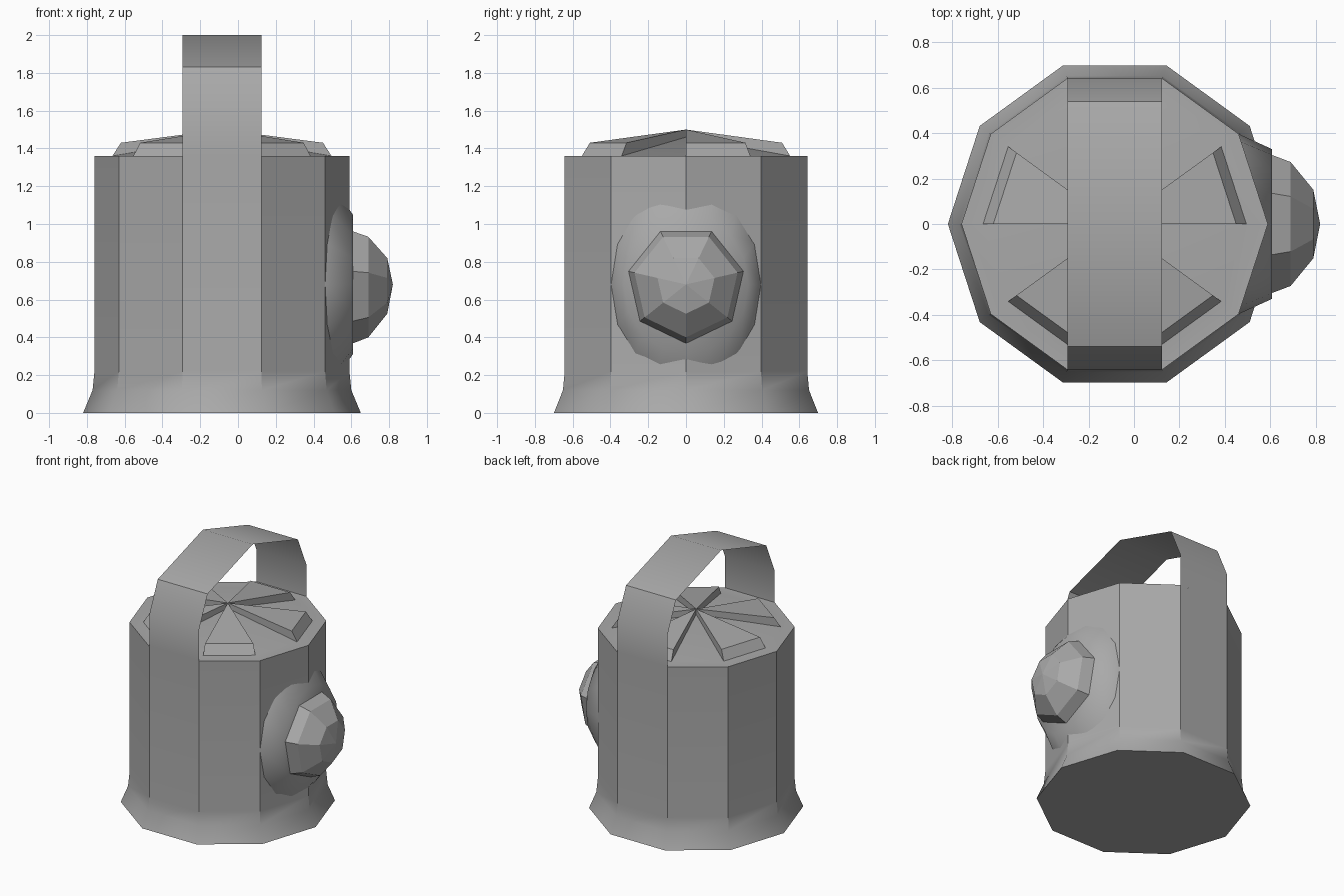
import bpy, bmesh, math
from mathutils import Matrix

cube = bpy.data.objects.get("Cube")
if cube:
    bpy.data.objects.remove(cube, do_unlink=True)

CX = -0.085      # axis of the body
RIM = 1.36       # height of the body rim

grey = bpy.data.materials.new("plain_grey")
grey.use_nodes = True
colour = (0.4, 0.4, 0.4, 1)
grey.diffuse_color = colour
grey.node_tree.nodes["Principled BSDF"].inputs["Base Color"].default_value = colour


def finish(name, bm, matrix=None, smooth=None, closed=True):
    """Turn a bmesh into a named, coloured object."""
    bmesh.ops.remove_doubles(bm, verts=bm.verts, dist=0.0001)
    if matrix:
        bm.transform(matrix)
    if closed:
        bmesh.ops.recalc_face_normals(bm, faces=bm.faces)
    mesh = bpy.data.meshes.new(name)
    bm.to_mesh(mesh)
    bm.free()
    mesh.materials.append(grey)
    obj = bpy.data.objects.new(name, mesh)
    bpy.context.scene.collection.objects.link(obj)
    if smooth:
        bpy.ops.object.select_all(action='DESELECT')
        obj.select_set(True)
        bpy.context.view_layer.objects.active = obj
        bpy.ops.object.shade_smooth_by_angle(angle=math.radians(smooth))
    return obj


def stack(profile, sides):
    """Join rings given as (x radius, y radius, height); zero radius is a tip."""
    bm = bmesh.new()
    rings = []
    for rx, ry, h in profile:
        if rx == 0:
            rings.append([bm.verts.new((0, 0, h))] * sides)
            continue
        angles = [math.tau * i / sides for i in range(sides)]
        rings.append([bm.verts.new((rx * math.cos(a), ry * math.sin(a), h)) for a in angles])
    for low, high in zip(rings, rings[1:]):
        for i in range(sides):
            j = (i + 1) % sides
            loop = list(dict.fromkeys((low[i], low[j], high[j], high[i])))
            bm.faces.new(loop)
    return bm


# Ten-sided body with flared foot and shallow sloping top
outline = [(0, 0), (0.735, 0), (0.685, 0.12), (0.675, 0.22),
           (0.675, RIM), (0.58, RIM), (0, 1.46)]
body = stack([(r, r, z) for r, z in outline], 10)
finish("body", body, Matrix.Translation((CX, 0, 0)), smooth=35.5)

# Five raised wedges around the top
for n in range(5):
    bm = bmesh.new()
    a0 = math.tau * n / 5
    a1 = a0 + math.tau / 10

    def point(r, a, z):
        return bm.verts.new((CX + r * math.cos(a), r * math.sin(a), z))

    tip, root = point(0, 0, 1.5), point(0, 0, 1.455)
    t0, t1 = point(0.535, a0, 1.43), point(0.535, a1, 1.43)
    b0, b1 = point(0.58, a0, RIM), point(0.58, a1, RIM)
    for loop in ((tip, t0, t1), (t0, b0, b1, t1), (tip, root, b0, t0),
                 (tip, t1, b1, root), (root, b1, b0)):
        bm.faces.new(loop)
    finish(f"lid_wedge_{n + 1}", bm)

# Thin strap handle arching from front to back
side = [(0.642, RIM), (0.642, 1.6), (0.54, 1.83)]
path = [(-y, z) for y, z in side] + [(0, 2.0)] + side[::-1]
half = 0.675 * math.sin(math.pi / 10)
bm = bmesh.new()
pairs = [[bm.verts.new((CX + s * half, y, z)) for s in (-1, 1)] for y, z in path]
for p, q in zip(pairs, pairs[1:]):
    bm.faces.new((p[0], p[1], q[1], q[0]))
finish("handle", bm, smooth=35.5, closed=False)

# Soft bulge on the side that carries the knob
to_side = Matrix.Translation((0, 0, 0.68)) @ Matrix.Rotation(math.pi / 2, 4, 'Y')
bulge = stack([(0.58, 0.398, 0.458), (0.37, 0.33, 0.608), (0, 0, 0.609)], 16)
finish("knob_mount", bulge, to_side, smooth=80, closed=False)

# Faceted seven-sided knob
knob = stack([(r, r, h) for r, h in
              ((0, 0.58), (0.315, 0.6), (0.28, 0.69), (0.155, 0.79), (0, 0.82))], 7)
finish("knob", knob, to_side)
